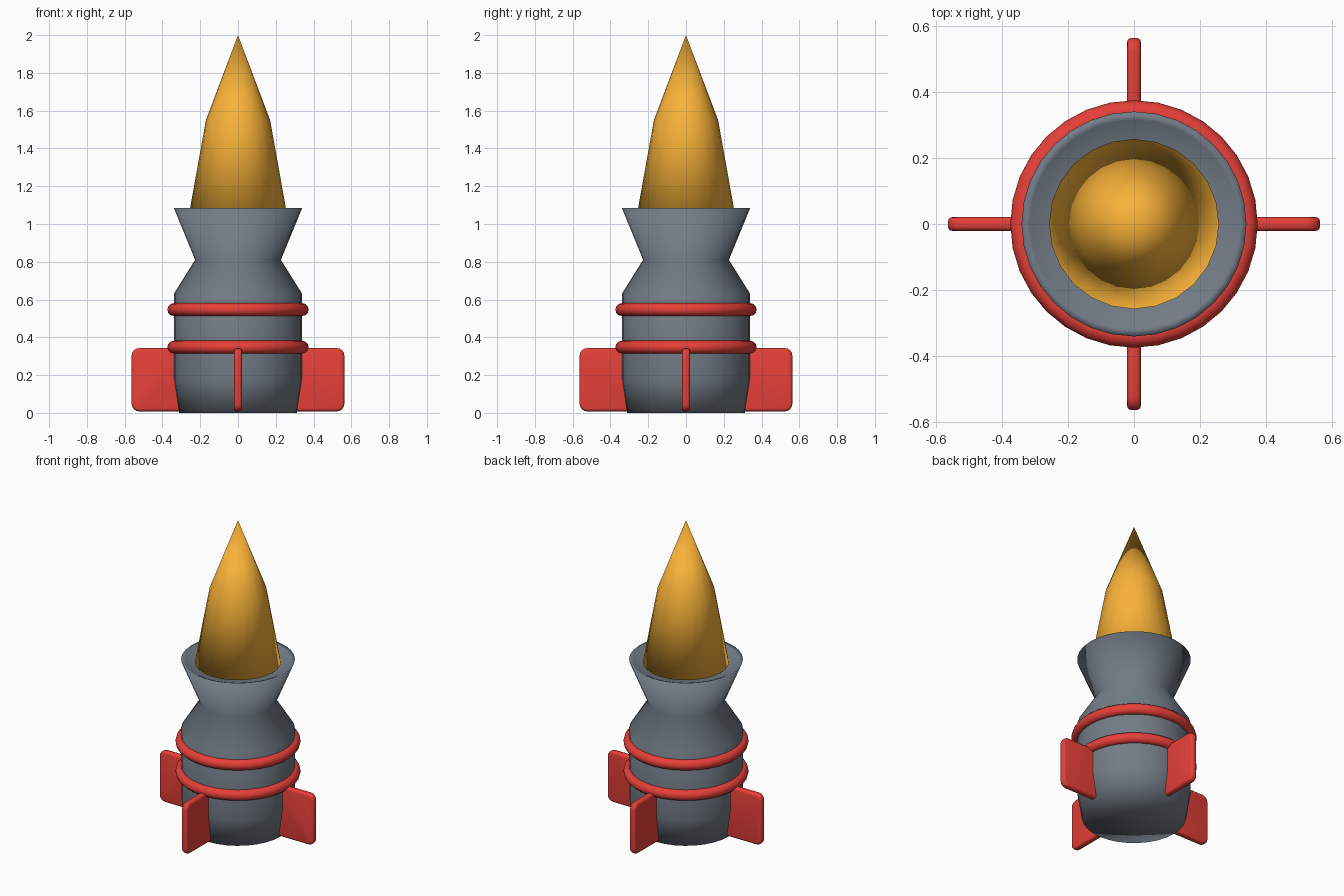
import bpy, bmesh, math
from mathutils import Matrix

if "Cube" in bpy.data.objects:
    bpy.data.objects.remove(bpy.data.objects["Cube"])


def material(name, color):
    m = bpy.data.materials.new(name)
    m.diffuse_color = (*color, 1)
    m.use_nodes = True
    m.node_tree.nodes["Principled BSDF"].inputs["Base Color"].default_value = m.diffuse_color
    return m


RED = material("red", (0.80, 0.05, 0.04))
GOLD = material("gold", (0.95, 0.45, 0.04))
GREY = material("slate", (0.17, 0.20, 0.24))


def finish(bm, name, mat):
    bmesh.ops.recalc_face_normals(bm, faces=bm.faces[:])
    for f in bm.faces:
        f.smooth = True
    me = bpy.data.meshes.new(name)
    bm.to_mesh(me)
    bm.free()
    me.materials.append(mat)
    ob = bpy.data.objects.new(name, me)
    bpy.context.collection.objects.link(ob)
    return ob


def lathe(name, profile, sides, mat):
    """Revolve (radius, z) points around the z axis."""
    bm = bmesh.new()
    vs = [bm.verts.new((r, 0, z)) for r, z in profile]
    es = [bm.edges.new(p) for p in zip(vs, vs[1:])]
    bmesh.ops.spin(bm, geom=vs + es, axis=(0, 0, 1), cent=(0, 0, 0),
                   angle=math.tau, steps=sides, use_duplicate=False)
    bmesh.ops.remove_doubles(bm, verts=bm.verts[:], dist=1e-4)
    return finish(bm, name, mat)


# Body with pinched neck, flared collar and shallow dished top
lathe("body", [(0, 0), (0.312, 0), (0.34, 0.18), (0.34, 0.63), (0.227, 0.81),
               (0.34, 1.085), (0.315, 1.075), (0.25, 1.04), (0, 1.04)], 32, GREY)

# Pointed nose seated in the dish
lathe("nose_cone", [(0, 1.065), (0.257, 1.065), (0.17, 1.55), (0, 2.0)], 24, GOLD)

# Two hoops around the body
for i, z in enumerate((0.348, 0.547)):
    ring = [(0.34 + 0.034 * math.cos(a), z + 0.034 * math.sin(a))
            for a in (math.tau * k / 12 for k in range(13))]
    lathe(f"hoop_{i + 1}", ring, 32, RED)

# Four fins: rounded slabs turned around the body
X0, X1, Z0, Z1, T, R = 0.27, 0.563, 0.008, 0.343, 0.042, 0.04
for i in range(4):
    bm = bmesh.new()
    pts = []
    for cx, cz, start in ((X1 - R, Z1 - R, 0), (X0 + R, Z1 - R, 90),
                          (X0 + R, Z0 + R, 180), (X1 - R, Z0 + R, 270)):
        for k in range(5):
            a = math.radians(start + 22.5 * k)
            pts.append(bm.verts.new((cx + R * math.cos(a), -T / 2, cz + R * math.sin(a))))
    face = bm.faces.new(pts)
    out = bmesh.ops.extrude_face_region(bm, geom=[face])
    bmesh.ops.translate(bm, vec=(0, T, 0),
                        verts=[v for v in out["geom"] if isinstance(v, bmesh.types.BMVert)])
    rims = [e for e in bm.edges if abs(e.verts[0].co.y - e.verts[1].co.y) < 1e-6]
    bmesh.ops.bevel(bm, geom=rims, offset=0.015, segments=3, profile=0.5, affect='EDGES')
    bm.transform(Matrix.Rotation(i * math.pi / 2, 4, 'Z'))
    fin = finish(bm, f"fin_{i + 1}", RED)
    fin.data.set_sharp_from_angle(angle=math.radians(40))
